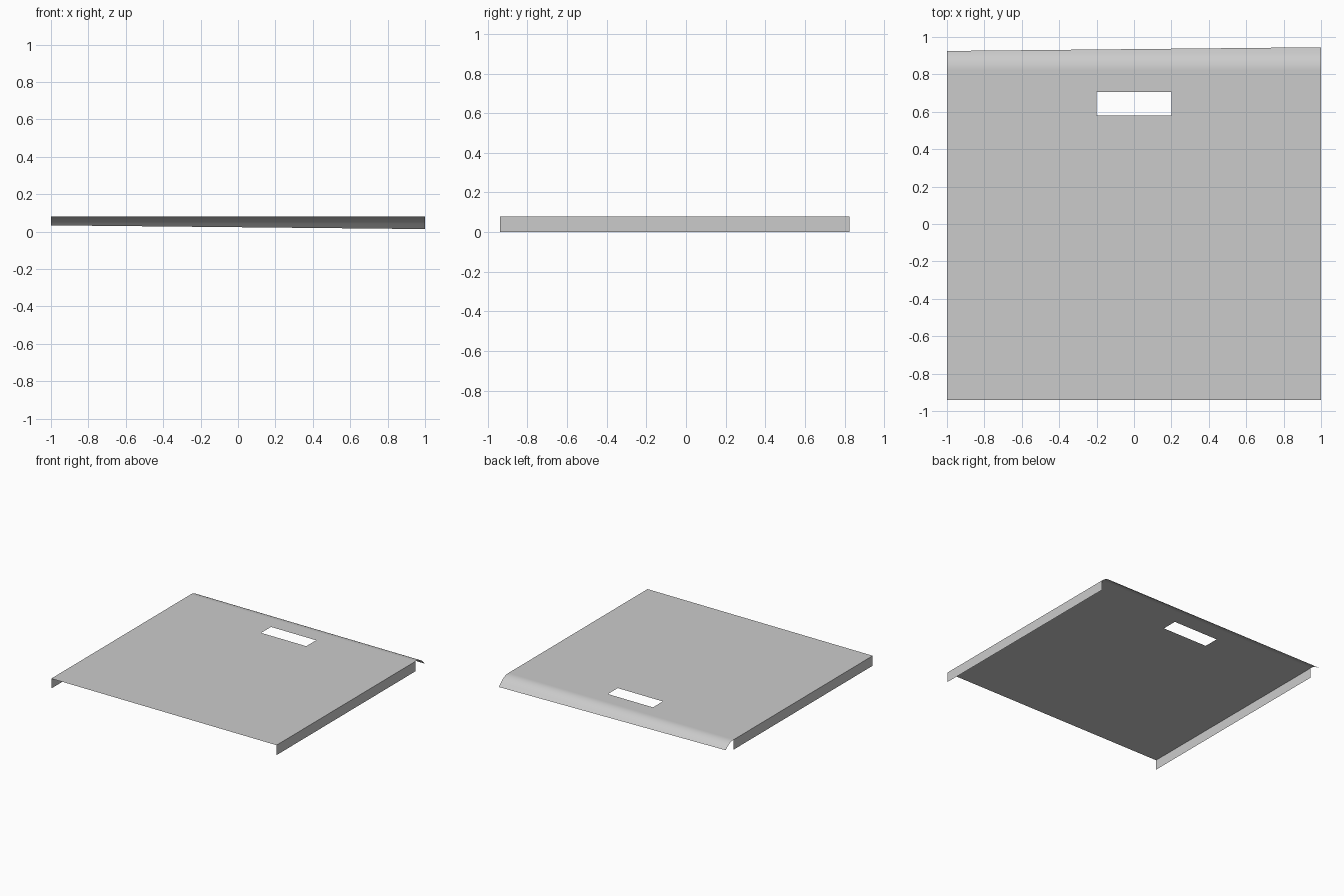
import bpy
import bmesh
import math
from mathutils import Vector

cube = bpy.data.objects.get("Cube")
if cube:
    bpy.data.objects.remove(cube, do_unlink=True)

HEIGHT = 0.08
FRONT, BEND = -0.94, 0.825

steel = bpy.data.materials.new("light grey sheet metal")
grey = (0.6, 0.6, 0.6, 1)
steel.diffuse_color = grey
steel.use_nodes = True
steel.node_tree.nodes["Principled BSDF"].inputs["Base Color"].default_value = grey


def finish(name, bm):
    mesh = bpy.data.meshes.new(name)
    bm.to_mesh(mesh)
    bm.free()
    mesh.materials.append(steel)
    obj = bpy.data.objects.new(name, mesh)
    bpy.context.collection.objects.link(obj)
    return obj


def quad(bm, points):
    return bm.faces.new([bm.verts.new(p) for p in points])


# Top panel: a three by three grid with the middle cell left open as the slot
bm = bmesh.new()
xs = (-1, -0.2, 0.2, 1)
ys = (FRONT, 0.58, 0.705, BEND)
grid = [[bm.verts.new((x, y, HEIGHT)) for x in xs] for y in ys]
for j in range(3):
    for i in range(3):
        if (i, j) != (1, 1):
            bm.faces.new((grid[j][i], grid[j][i + 1], grid[j + 1][i + 1], grid[j + 1][i]))
finish("top_panel", bm)

# Folded side flanges, facing outward
for name, side in (("left_flange", 1), ("right_flange", -1)):
    bm = bmesh.new()
    a, b = (FRONT, BEND) if side > 0 else (BEND, FRONT)
    quad(bm, [(side, a, 0), (side, b, 0), (side, b, HEIGHT), (side, a, HEIGHT)])
    finish(name, bm)

# Back lip: a rounded bend running into a straight slope
radius, steps = 0.13, 10
profile = []
for k in range(steps + 1):
    t = math.radians(45) * k / steps
    profile.append((BEND + radius * math.sin(t), HEIGHT - radius * (1 - math.cos(t))))
y, z = profile[-1]
profile.append((y + 0.06, z - 0.06))

bm = bmesh.new()
rows = [[bm.verts.new((x, y, z)) for x in (-1, 1)] for y, z in profile]
for near, far in zip(rows, rows[1:]):
    bm.faces.new((near[0], near[1], far[1], far[0]))

# Trim the lip on a slight slant
edge = Vector((2, 0.02, 0))
bmesh.ops.bisect_plane(
    bm, geom=bm.verts[:] + bm.edges[:] + bm.faces[:],
    plane_co=(-1, 0.925, 0), plane_no=(-edge.y, edge.x, 0), clear_outer=True)
lip = finish("back_lip", bm)
for poly in lip.data.polygons:
    poly.use_smooth = True
